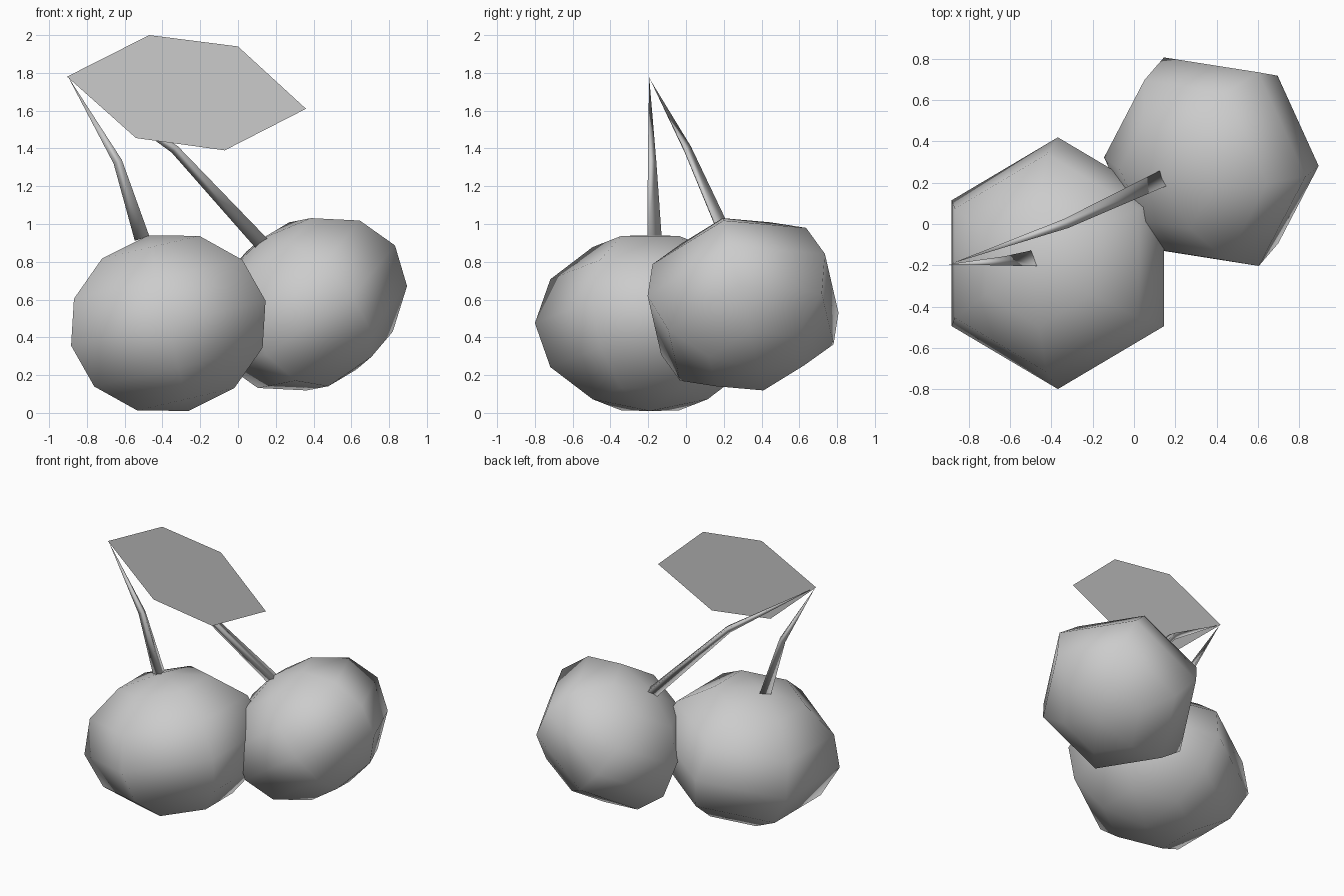
import bpy
from math import sin, cos, tau, pi
from mathutils import Vector as V

if "Cube" in bpy.data.objects:
    bpy.data.objects.remove(bpy.data.objects["Cube"])


def make(name, verts, faces, smooth=True):
    mesh = bpy.data.meshes.new(name)
    mesh.from_pydata([tuple(v) for v in verts], [], faces)
    mesh.polygons.foreach_set("use_smooth", [smooth] * len(mesh.polygons))
    mesh.update()
    obj = bpy.data.objects.new(name, mesh)
    bpy.context.collection.objects.link(obj)
    return obj


def ring_faces(a, b, n):
    return [(a + i, a + (i + 1) % n, b + (i + 1) % n, b + i) for i in range(n)]


def frame(axis, side):
    """Unit axis, and two perpendicular unit directions, the first near side."""
    d = V(axis).normalized()
    u = V(side)
    u = (u - d * u.dot(d)).normalized()
    return d, u, d.cross(u)


def fruit(name, centre, radius, axis, side, squash=0.782, n=6, rings=6):
    # low-poly globe flattened along its tilted stem axis
    d, u, v = frame(axis, side)
    c = V(centre)
    verts, faces = [], []
    for k in range(1, rings):
        lat = -pi / 2 + pi * k / rings
        for i in range(n):
            a = tau * i / n
            verts.append(c + radius * (cos(lat) * (cos(a) * u + sin(a) * v)
                                       + squash * sin(lat) * d))
        if k > 1:
            faces += ring_faces((k - 2) * n, (k - 1) * n, n)
    top = (rings - 2) * n
    lo = len(verts)
    verts += [c - d * radius * squash, c + d * radius * squash]
    for i in range(n):
        j = (i + 1) % n
        faces += [(j, i, lo), (top + i, top + j, lo + 1)]
    return make(name, verts, faces)


def stem(name, base, bend, tip, side, radii=(0.047, 0.028)):
    # three-sided tapering stalk ending in a point
    base, bend, tip = V(base), V(bend), V(tip)
    verts = []
    for p, axis, r in ((base, bend - base, radii[0]), (bend, tip - base, radii[1])):
        d, u, v = frame(axis, side)
        verts += [p + r * (cos(tau * i / 3) * u + sin(tau * i / 3) * v) for i in range(3)]
    verts.append(tip)
    faces = [(2, 1, 0)] + ring_faces(0, 3, 3) + [(3, 4, 6), (4, 5, 6), (5, 3, 6)]
    return make(name, verts, faces)


# Two fruits
fruit("large_fruit", (-0.369, -0.19, 0.475), 0.61, (-0.225, 0, 0.974), (0, 1, 0))
fruit("small_fruit", (0.375, 0.302, 0.575), 0.557, (-0.574, -0.191, 0.796), (0.413, -0.907, 0.08))

# Two stems meeting at the leaf corner
stem("large_fruit_stem", (-0.505, -0.175, 0.925), (-0.635, -0.185, 1.33),
     (-0.9, -0.195, 1.78), (-0.9, -0.35, 0))
stem("small_fruit_stem", (0.125, 0.215, 0.905), (-0.335, 0.0, 1.40),
     (-0.88, -0.19, 1.765), (-0.5, -0.21, -0.53))

# Flat six-sided leaf
outline = [(-0.905, 1.78), (-0.54, 1.455), (-0.07, 1.39), (0.36, 1.61), (0, 1.94), (-0.47, 2.0)]
make("leaf", [(x, -0.195, z) for x, z in outline], [tuple(range(6))], smooth=False)
